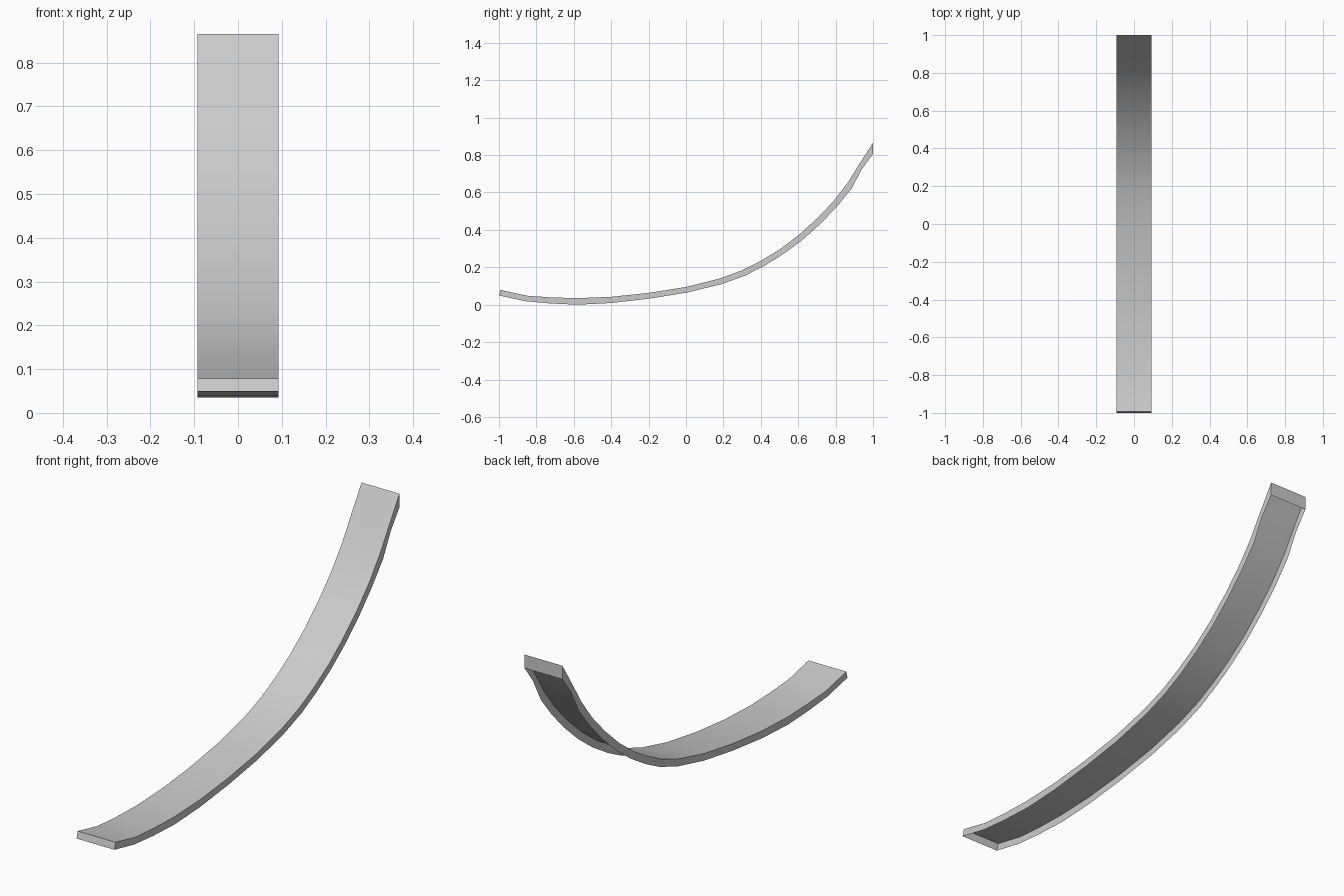
import bpy, bmesh, math

if "Cube" in bpy.data.objects:
    bpy.data.objects.remove(bpy.data.objects["Cube"])

HALF = 0.093  # half width of the strip

# matching (y, z) points along the upper sheet and the lower skirt edge
TOP = [(-0.992, .079), (-.85, .048), (-.72, .039), (-.58, .035), (-.4, .042), (-.2, .063),
       (0, .095), (.18, .140), (.3, .184), (.4, .235), (.5, .295), (.6, .370),
       (.7, .460), (.79, .555), (.865, .653), (.93, .757), (1, .866)]
LOW = [(-1, .049), (-.86, .019), (-.73, .007), (-.58, 0), (-.4, .009), (-.2, .032),
       (.006, .065), (.19, .110), (.315, .155), (.417, .207), (.52, .270), (.62, .344),
       (.72, .433), (.81, .528), (.885, .620), (.94, .725), (1, .806)]

bm = bmesh.new()


def row(points, x):
    return [bm.verts.new((x, y, z)) for y, z in points]


tl, tr = row(TOP, -HALF), row(TOP, HALF)
bl, br = row(LOW, -HALF), row(LOW, HALF)

# upper sheet and side skirts; the underside stays open
for i in range(len(TOP) - 1):
    j = i + 1
    bm.faces.new((tl[i], tr[i], tr[j], tl[j]))
    bm.faces.new((tr[i], br[i], br[j], tr[j]))
    bm.faces.new((tl[j], bl[j], bl[i], tl[i]))

# end caps
bm.faces.new((tl[0], bl[0], br[0], tr[0]))
bm.faces.new((tr[-1], br[-1], bl[-1], tl[-1]))

mesh = bpy.data.meshes.new("curved_strip")
bm.to_mesh(mesh)
bm.free()
strip = bpy.data.objects.new("curved_strip", mesh)
bpy.context.collection.objects.link(strip)
bpy.context.view_layer.objects.active = strip
strip.select_set(True)
bpy.ops.object.shade_smooth_by_angle(angle=math.radians(30))
